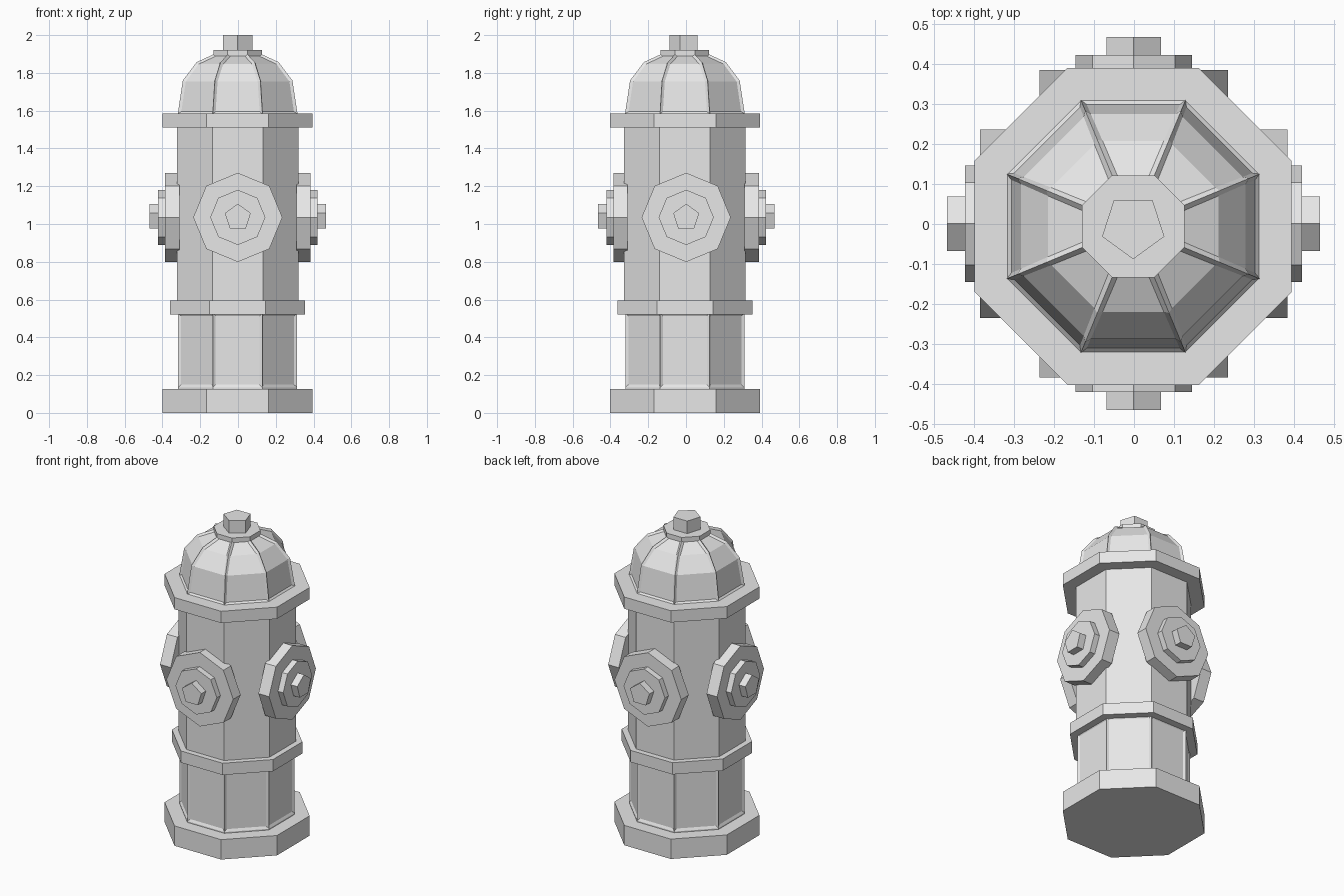
import bpy, bmesh
from math import pi, cos, sin
from mathutils import Matrix

cube = bpy.data.objects.get("Cube")
if cube:
    bpy.data.objects.remove(cube, do_unlink=True)

# Single painted metal colour
GREY = (0.8, 0.8, 0.8, 1.0)
metal = bpy.data.materials.new("grey_metal")
metal.use_nodes = True
metal.diffuse_color = GREY
metal.node_tree.nodes["Principled BSDF"].inputs["Base Color"].default_value = GREY

AXIS = Matrix.Translation((-0.002, -0.006, 0))
FLAT = 1 / cos(pi / 8)  # flat-to-corner radius of an octagon


def turned(name, profile, sides=8, start=pi / 8, matrix=AXIS, panels=None):
    """Turn (radius, height) points into a faceted solid; panels = (rim, depth)."""
    bm = bmesh.new()
    rings = []
    for r, z in profile:
        angles = [start + 2 * pi * i / sides for i in range(sides)]
        rings.append([bm.verts.new((r * cos(a), r * sin(a), z)) for a in angles])
    columns = []
    for i in range(sides):
        j = (i + 1) % sides
        columns.append([bm.faces.new((lo[i], lo[j], hi[j], hi[i]))
                        for lo, hi in zip(rings, rings[1:])])
    bm.faces.new(rings[0][::-1])
    bm.faces.new(rings[-1])
    bm.normal_update()
    if panels:
        for column in columns:
            bmesh.ops.inset_region(bm, faces=column, thickness=panels[0],
                                   depth=panels[1], use_boundary=True,
                                   use_even_offset=True)
    bm.transform(matrix)
    mesh = bpy.data.meshes.new(name)
    bm.to_mesh(mesh)
    bm.free()
    mesh.materials.append(metal)
    obj = bpy.data.objects.new(name, mesh)
    bpy.context.collection.objects.link(obj)
    return obj


def octagon(name, apothem, low, high, panels=None):
    r = apothem * FLAT
    return turned(name, [(r, low), (r, high)], panels=panels)


# Barrel, its flanges and the panelled lower section
octagon("base_flange", 0.397, 0, 0.127)
octagon("lower_barrel", 0.315, 0.135, 0.527, panels=(0.014, -0.008))
octagon("lower_barrel_foot", 0.315, 0.12, 0.135)
octagon("middle_ring", 0.357, 0.52, 0.595)
octagon("barrel", 0.322, 0.59, 1.52)
octagon("top_flange", 0.397, 1.51, 1.585)

# Ribbed dome
dome = [(0.317, 1.583), (0.29, 1.76), (0.217, 1.857), (0.113, 1.905)]
turned("dome", [(r * FLAT, z) for r, z in dome], panels=(0.014, -0.01))
octagon("dome_plate", 0.128, 1.89, 1.92)
turned("top_nut", [(0.082, 1.915), (0.082, 2.0)], sides=5, start=-pi / 2)

# Four outlets, each a stepped octagonal cap with a five-sided nut
tilt = Matrix.Rotation(pi / 2, 4, 'X')
for k, side in enumerate(("front", "left", "back", "right")):
    place = (Matrix.Translation((-0.001, 0.001, 1.035))
             @ Matrix.Rotation(k * pi / 2, 4, 'Z') @ tilt)
    for part, r, near, far, n in (("outlet_disc", 0.236, 0.31, 0.385, 8),
                                  ("outlet_cap", 0.146, 0.38, 0.422, 8),
                                  ("outlet_nut", 0.072, 0.415, 0.467, 5)):
        turned(f"{side}_{part}", [(r, near), (r, far)], n, pi / 2, place)
